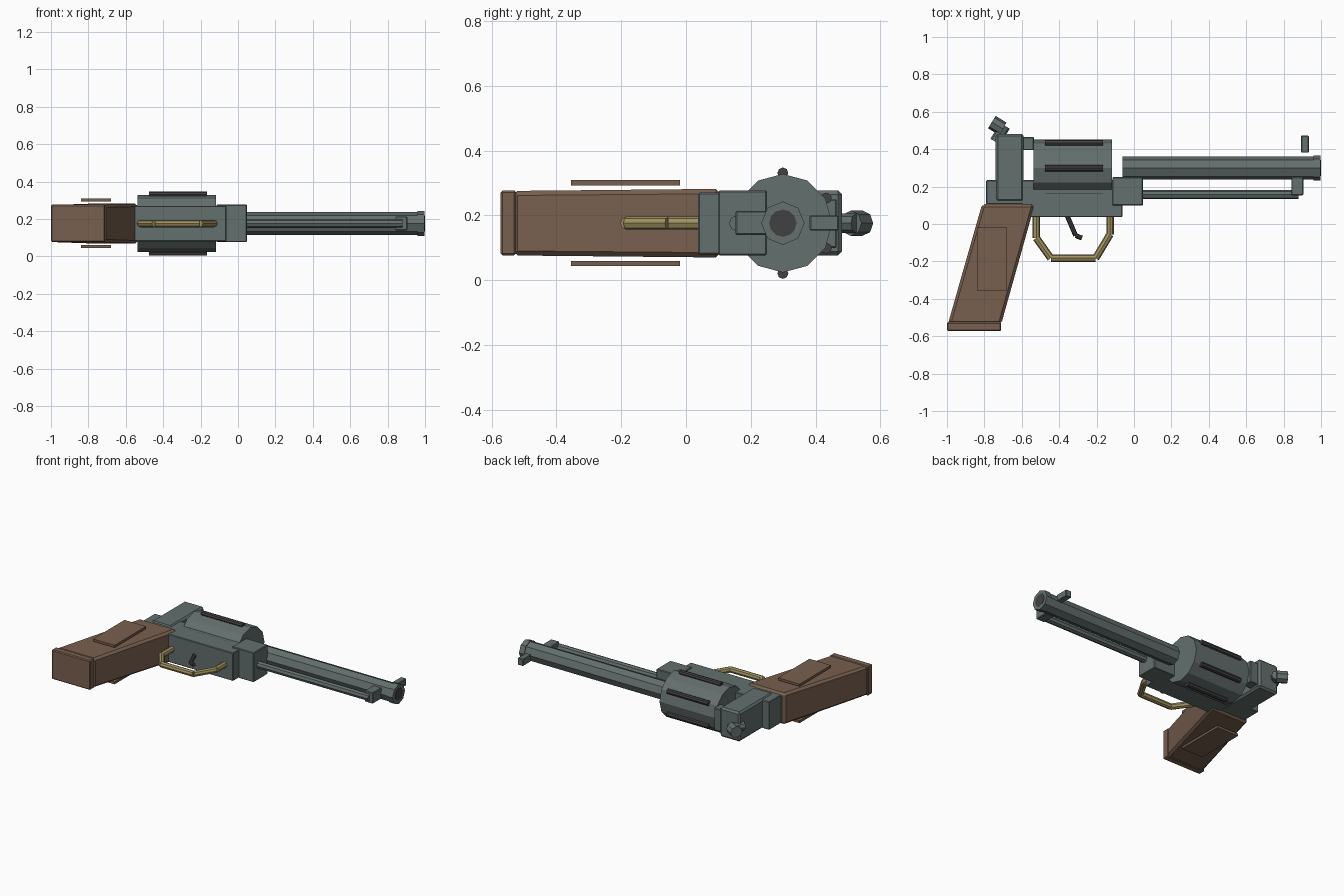
import bpy, bmesh, math
from mathutils import Vector, Matrix

if "Cube" in bpy.data.objects:
    bpy.data.objects.remove(bpy.data.objects["Cube"])

ZC = 0.176   # middle plane of the piece, which lies on its side
YB = 0.299   # bore axis


def mat(name, rgb):
    m = bpy.data.materials.new(name)
    m.diffuse_color = (*rgb, 1)
    m.use_nodes = True
    m.node_tree.nodes["Principled BSDF"].inputs["Base Color"].default_value = m.diffuse_color
    return m


STEEL = mat("blued steel", (0.125, 0.160, 0.155))
DARK = mat("dark steel", (0.055, 0.052, 0.052))
WOOD = mat("brown wood", (0.190, 0.117, 0.078))
BRASS = mat("brass", (0.36, 0.29, 0.12))


def finish(name, bm, material):
    bmesh.ops.recalc_face_normals(bm, faces=bm.faces)
    me = bpy.data.meshes.new(name)
    bm.to_mesh(me)
    bm.free()
    me.materials.append(material)
    ob = bpy.data.objects.new(name, me)
    bpy.context.collection.objects.link(ob)
    return ob


def prism(name, pts, z0, z1, material, bevel=0.0):
    """Outline in XY, extruded along z."""
    bm = bmesh.new()
    f = bm.faces.new([bm.verts.new((x, y, z0)) for x, y in pts])
    r = bmesh.ops.extrude_face_region(bm, geom=[f])
    for v in r["geom"]:
        if isinstance(v, bmesh.types.BMVert):
            v.co.z = z1
    if bevel:
        bmesh.ops.bevel(bm, geom=bm.edges[:], offset=bevel, segments=1, affect='EDGES')
    return finish(name, bm, material)


def box(name, x0, x1, y0, y1, z0, z1, material, bevel=0.004):
    return prism(name, [(x0, y0), (x1, y0), (x1, y1), (x0, y1)], z0, z1, material, bevel)


def rod(name, a, b, r, sides, material):
    """Cylinder between two points, with a corner facing +z."""
    a, b = Vector(a), Vector(b)
    d = (b - a).normalized()
    up = Vector((0, 0, 1))
    side = d.cross(up)
    m = Matrix((up, side, d)).transposed().to_4x4()
    m.translation = (a + b) / 2
    bm = bmesh.new()
    bmesh.ops.create_cone(bm, cap_ends=True, segments=sides, radius1=r, radius2=r,
                          depth=(b - a).length, matrix=m)
    return finish(name, bm, material)


# Frame
box("frame_rear", -0.79, -0.5, 0.105, 0.235, 0.08, 0.27, STEEL)
box("frame_body", -0.6, -0.062, 0.037, 0.235, 0.08, 0.27, STEEL)
box("frame_front", -0.115, 0.048, 0.10, 0.25, 0.077, 0.277, STEEL)
box("frame_upright", -0.74, -0.59, 0.12, 0.482, 0.077, 0.277, STEEL, 0.012)
box("recoil_plate", -0.6, -0.535, 0.395, 0.465, 0.10, 0.25, STEEL)

# Barrel and muzzle
rod("barrel", (-0.062, YB, ZC), (0.97, YB, ZC), 0.062, 8, STEEL)
rod("muzzle_ring", (0.96, YB, ZC), (0.998, YB, ZC), 0.067, 8, STEEL)
rod("bore", (0.96, YB, ZC), (1.0, YB, ZC), 0.042, 12, DARK)
rod("ejector_rod", (0.03, 0.157, ZC), (0.88, 0.157, ZC), 0.024, 8, STEEL)
box("ejector_block", 0.842, 0.905, 0.153, 0.25, 0.14, 0.214, STEEL)
box("front_sight", 0.893, 0.935, 0.382, 0.472, 0.153, 0.20, STEEL)

# Chamber drum with six dark ribs
rod("drum", (-0.537, YB, ZC), (-0.117, YB, ZC), 0.152, 12, STEEL)
for i in range(6):
    a = math.radians(30 + 60 * i)
    y, z = YB + 0.155 * math.cos(a), ZC + 0.155 * math.sin(a)
    rod(f"drum_rib_{i + 1}", (-0.477, y, z), (-0.167, y, z), 0.017, 8, DARK)

# Hammer
rod("hammer_stem", (-0.742, 0.44, ZC), (-0.69, 0.525, ZC), 0.03, 8, STEEL)
rod("hammer_spur", (-0.76, 0.545, ZC), (-0.702, 0.509, ZC), 0.039, 8, STEEL)

# Trigger
TRIG = [(-0.36, 0.05), (-0.312, -0.062), (-0.278, -0.075)]
for i in range(2):
    rod(f"trigger_{i + 1}", (*TRIG[i], ZC), (*TRIG[i + 1], ZC), 0.013, 8, DARK)

# Trigger guard
GUARD = [(-0.522, 0.045), (-0.522, -0.075), (-0.445, -0.183),
         (-0.205, -0.183), (-0.128, -0.055), (-0.128, 0.045)]
for i in range(5):
    rod(f"trigger_guard_{i + 1}", (*GUARD[i], ZC), (*GUARD[i + 1], ZC), 0.02, 8, BRASS)

# Grip, butt cap and the two side plates
grip = prism("grip", [(-0.995, -0.535), (-0.71, -0.535), (-0.53, 0.107), (-0.812, 0.107)],
             0.07, 0.282, WOOD, 0.015)
for v in grip.data.vertices:   # slight taper towards the butt
    t = (0.107 - v.co.y) / 0.64
    v.co.z = ZC + (v.co.z - ZC) * (1 - 0.06 * t)
box("butt_cap", -1.0, -0.71, -0.572, -0.525, 0.077, 0.277, WOOD, 0.006)
for name, z in (("grip_plate_left", 0.293), ("grip_plate_right", 0.044)):
    box(name, -0.84, -0.678, -0.355, -0.018, z, z + 0.016, WOOD, 0)
